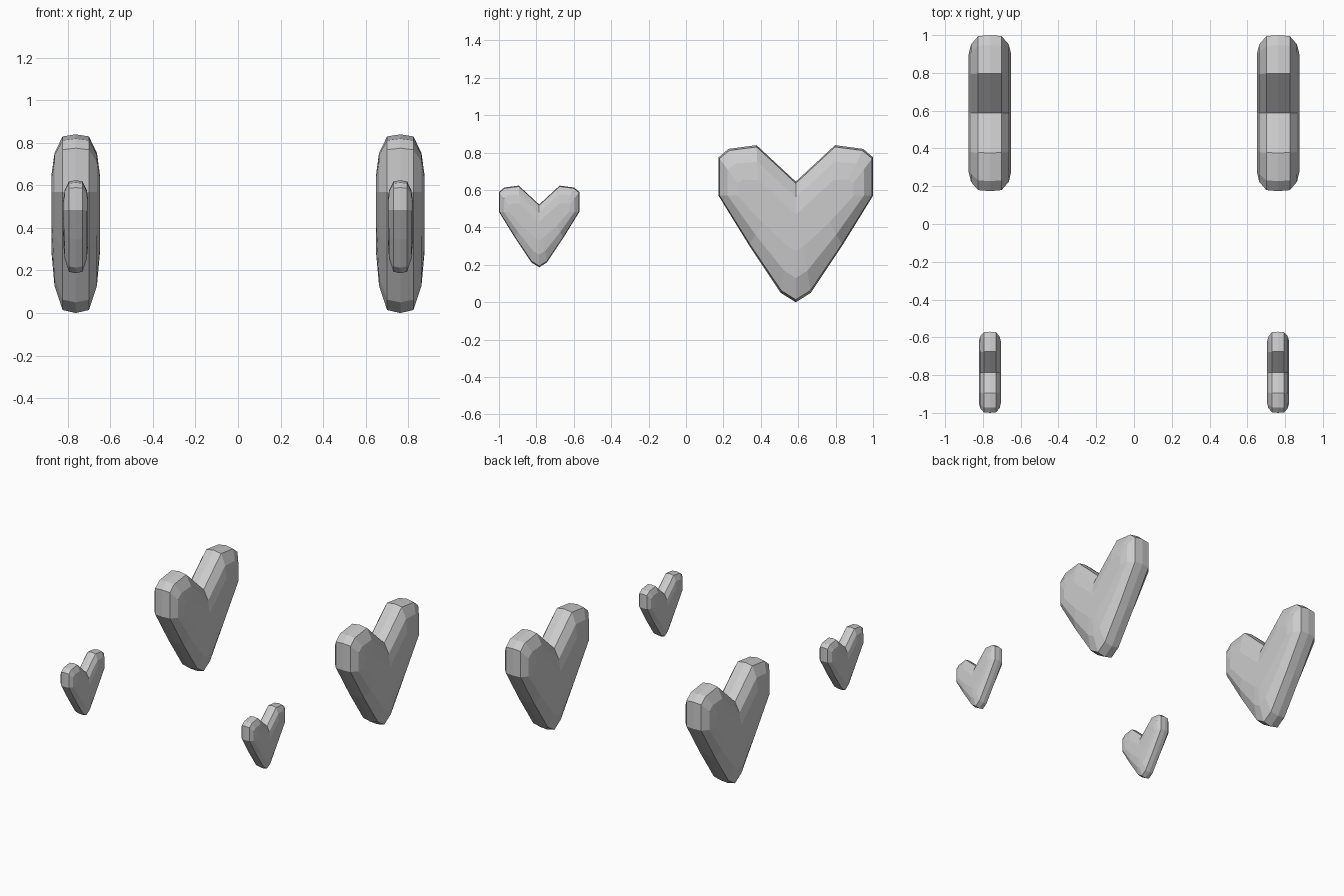
import bpy, bmesh

cube = bpy.data.objects.get("Cube")
if cube:
    bpy.data.objects.remove(cube)

# Single stone grey for every heart
grey = bpy.data.materials.new("light_grey")
grey.use_nodes = True
colour = (0.6, 0.6, 0.6, 1)
grey.diffuse_color = colour
grey.node_tree.nodes["Principled BSDF"].inputs["Base Color"].default_value = colour

# Half outline from bottom tip to notch: (y, z), then the point it tapers toward
HALF = [
    ((0.00, 0.00), (0.00, 0.35)),
    ((0.08, 0.05), (0.03, 0.37)),
    ((0.25, 0.305), (0.16, 0.46)),
    ((0.413, 0.57), (0.28, 0.57)),
    ((0.413, 0.775), (0.28, 0.60)),
    ((0.36, 0.82), (0.26, 0.61)),
    ((0.21, 0.84), (0.20, 0.60)),
    ((0.00, 0.645), (0.00, 0.42)),
]
MIRRORED = [((-p[0], p[1]), (-a[0], a[1])) for p, a in HALF[-2:0:-1]]
OUTLINE = HALF + MIRRORED

# Thickness layers: (x, taper amount)
SIDE = [(0.062, 0.04), (0.10, 0.37), (0.113, 0.78)]
LAYERS = [(-x, t) for x, t in reversed(SIDE)] + [(0, 0)] + SIDE


def heart(name, x, y, z, scale):
    """Faceted heart standing in the YZ plane."""
    bm = bmesh.new()
    rings = []
    for depth, t in LAYERS:
        rings.append([
            bm.verts.new((depth, p[0] + (a[0] - p[0]) * t, p[1] + (a[1] - p[1]) * t))
            for p, a in OUTLINE])
    n = len(OUTLINE)
    for lower, upper in zip(rings, rings[1:]):
        for i in range(n):
            j = (i + 1) % n
            bm.faces.new((lower[i], lower[j], upper[j], upper[i]))
    bm.faces.new(rings[0])
    bm.faces.new(rings[-1])
    bmesh.ops.recalc_face_normals(bm, faces=bm.faces)
    mesh = bpy.data.meshes.new(name)
    bm.to_mesh(mesh)
    bm.free()
    mesh.materials.append(grey)
    obj = bpy.data.objects.new(name, mesh)
    obj.location = (x, y, z)
    obj.scale = (scale,) * 3
    bpy.context.collection.objects.link(obj)


# A large rear heart and a small front heart on each side
for side, sign in (("left", 1), ("right", -1)):
    heart("large_heart_" + side, sign * 0.763, 0.587, 0.0, 1.0)
    heart("small_heart_" + side, sign * 0.763, -0.785, 0.187, 0.52)
